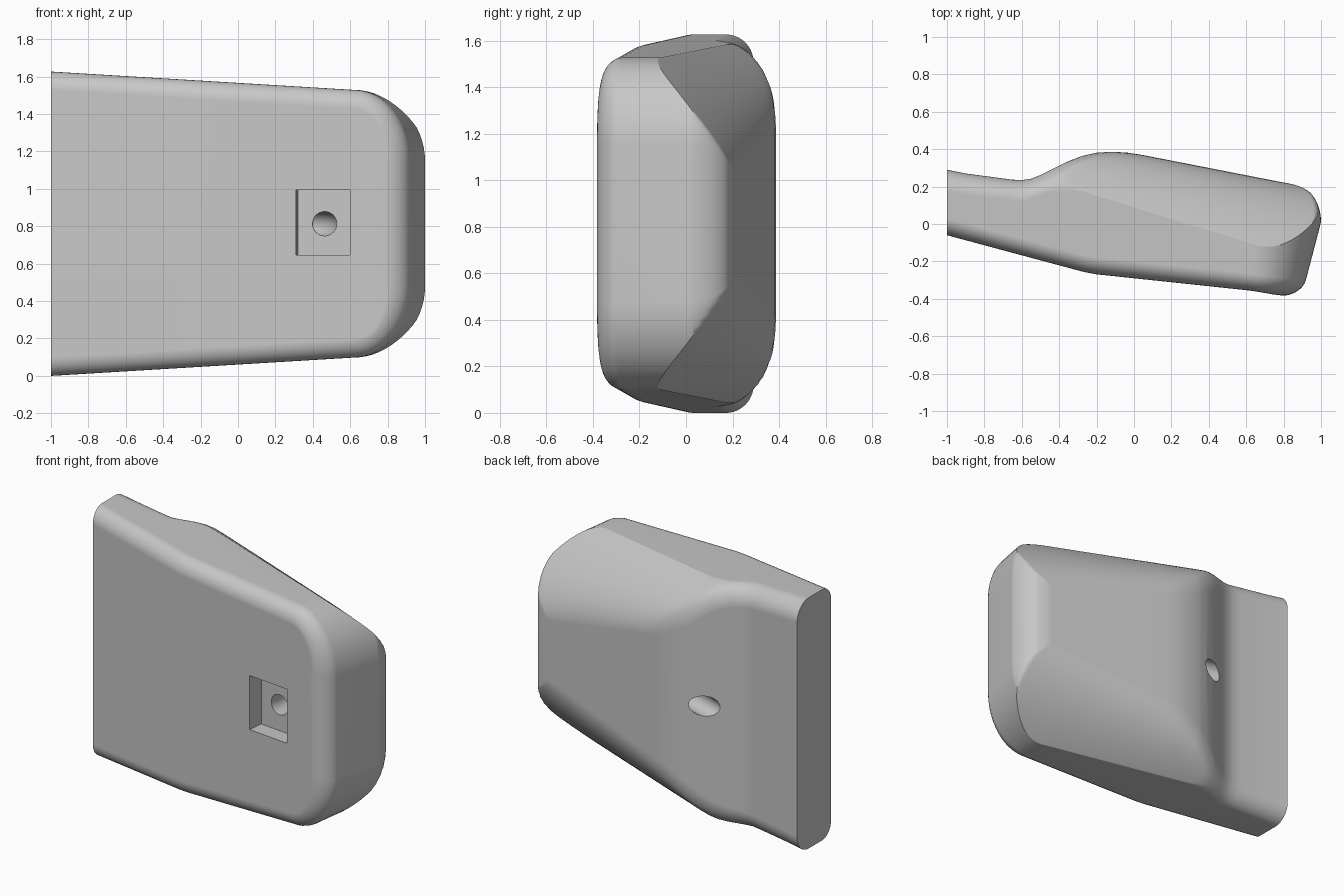
import bpy, bmesh
from math import sin, cos, pi, radians
from mathutils import Vector, Matrix

old = bpy.data.objects.get("Cube")
if old:
    bpy.data.objects.remove(old, do_unlink=True)

MID = 0.8135                    # height of the mirror plane
CORNER_X, CORNER_R = 0.62, 0.38

grey = bpy.data.materials.new("plain grey")
grey.use_nodes = True
grey.diffuse_color = (0.57, 0.57, 0.57, 1)
grey.node_tree.nodes["Principled BSDF"].inputs["Base Color"].default_value = (0.57, 0.57, 0.57, 1)


def curve(points):
    """Piecewise function of x through a few points."""
    def value(x):
        if x <= points[0][0]:
            return points[0][1]
        for (a, p), (b, q) in zip(points, points[1:]):
            if x <= b:
                return p + (q - p) * (x - a) / (b - a)
        return points[-1][1]
    return value


front_y = curve([(-1, -0.06), (-0.27, -0.256), (-0.21, -0.268), (0.82, -0.377), (1, -0.39)])
back_y = curve([(-1, 0.29), (-0.9, 0.27), (-0.65, 0.237), (-0.6, 0.235), (-0.55, 0.242),
                (-0.5, 0.262), (-0.36, 0.332), (-0.28, 0.363), (-0.2, 0.381),
                (-0.12, 0.386), (-0.04, 0.382), (0.04, 0.37), (0.85, 0.212)])
round_y = curve([(-1, 0.17), (-0.6, 0.12), (-0.45, 0.17), (-0.3, 0.18), (CORNER_X, -0.102)])
flat_half = curve([(-1, 0.695), (-0.6, 0.665), (-0.5, 0.65), (-0.4, 0.61), (-0.28, 0.52),
                   (-0.1, 0.41), (0.85, 0.19)])


def half_height(x):
    return MID - 0.098 * (x + 1) / 1.62


def slope_y(x, z):
    """Tapered sloping surface from the back flat to the top edge."""
    flat = 0.387 - 0.232 * x
    top, low = 0.378 - 0.195 * x, 0.09 - 0.31 * x
    u = max(0, (z - flat) / (half_height(x) - flat))
    return top - (top - low) * u ** (2.1 - 0.3 * x)


def outline():
    """Upper half outline: x, half height, normal, x on the back flat, rounding start."""
    stations = [-1, -0.9, -0.75, -0.65, -0.6, -0.55, -0.5, -0.45, -0.4, -0.36, -0.32, -0.28,
                -0.24, -0.2, -0.12, -0.04, 0.04, 0.2, 0.4, CORNER_X]
    for x in stations:
        yield x, half_height(x), 0, 1, x, round_y(x)
    steps, base = 16, half_height(CORNER_X) - CORNER_R
    for i in range(1, steps + 1):
        a = pi / 2 * i / steps
        yield (CORNER_X + CORNER_R * sin(a), base + CORNER_R * cos(a),
               sin(a), cos(a), CORNER_X + 0.225 * i / steps, 0.01)


def section(x, h, nx, nz, flat_x, start):
    """Points from the front flat, over the rim, to the back flat."""
    wall = front_y(x) + 0.09
    pts = []
    for i in range(9):
        a = pi / 2 * i / 8
        y = wall + (front_y(x - 0.1 * nx) - wall) * cos(a)
        inset = 0.1 * (1 - sin(a))
        pts.append((x - inset * nx, y, h - inset * nz))
    for i in range(17):
        a = pi / 2 * i / 16
        k = cos(a)
        px = flat_x + (x - flat_x) * k
        pz = flat_half(flat_x) + (h - flat_half(flat_x)) * k
        y = start + (back_y(flat_x) - start) * sin(a)
        pts.append((px, min(y, slope_y(px, pz)), pz))
    # the end wall leans in towards the front
    return [(px + 0.27 * min(py, 0) * nx, py, pz) for px, py, pz in pts]


# Body: mirrored sections skinned around the rim, joined by flats front and back
bm = bmesh.new()
upper = [section(*p) for p in outline()]
rows = [[bm.verts.new((x, y, MID + z)) for x, y, z in s] for s in upper]
lower = [[bm.verts.new((x, y, MID - z)) for x, y, z in s] for s in upper]
ring = rows + lower[::-1]
for r, s in zip(ring, ring[1:]):
    for j in range(len(r) - 1):
        bm.faces.new((r[j], r[j + 1], s[j + 1], s[j]))
for j in (0, -1):
    for i in range(len(rows) - 1):
        bm.faces.new((rows[i][j], rows[i + 1][j], lower[i + 1][j], lower[i][j]))
bm.faces.new(rows[0] + lower[0][::-1])
bmesh.ops.recalc_face_normals(bm, faces=bm.faces)
mesh = bpy.data.meshes.new("body")
bm.to_mesh(mesh)
bm.free()
mesh.materials.append(grey)
body = bpy.data.objects.new("body", mesh)
bpy.context.collection.objects.link(body)


def cut(name, build):
    """Cut a helper solid out of the body."""
    b = bmesh.new()
    build(b)
    m = bpy.data.meshes.new(name)
    b.to_mesh(m)
    b.free()
    m.materials.append(grey)
    helper = bpy.data.objects.new(name, m)
    helper.hide_render = True
    bpy.context.collection.objects.link(helper)
    mod = body.modifiers.new(name, "BOOLEAN")
    mod.operation, mod.solver, mod.object = "DIFFERENCE", "EXACT", helper
    bpy.context.view_layer.objects.active = body
    bpy.ops.object.modifier_apply(modifier=name)
    bpy.data.objects.remove(helper, do_unlink=True)


def pocket(b):
    tilt = Matrix.Rotation(radians(-6), 4, "Z")
    bmesh.ops.create_cube(b, size=1, matrix=Matrix.Translation((0.455, -0.34, 0.82)) @ tilt
                          @ Matrix.Diagonal((0.291, 0.21, 0.35, 1)))


def bent_hole(b):
    """Round passage running in from the front and bending out to the back."""
    first, bend, last = Vector((0.465, -0.22)), Vector((0.475, 0.025)), Vector((0.2, 0.124))
    path = [Vector((0.445, -0.42))]
    for i in range(11):
        t = i / 10
        path.append(first * (1 - t) ** 2 + bend * 2 * t * (1 - t) + last * t * t)
    path.append(Vector((-0.78, 0.478)))
    rings = []
    for i, p in enumerate(path):
        along = (path[min(i + 1, len(path) - 1)] - path[max(i - 1, 0)]).normalized()
        side = Vector((-along.y, along.x)) * 0.065
        rings.append([b.verts.new((p.x + side.x * cos(a), p.y + side.y * cos(a),
                                   MID + 0.065 * sin(a)))
                      for a in (2 * pi * k / 32 for k in range(32))])
    for r, s in zip(rings, rings[1:]):
        for k in range(32):
            n = (k + 1) % 32
            b.faces.new((r[k], r[n], s[n], s[k]))
    b.faces.new(rings[0])
    b.faces.new(rings[-1])
    bmesh.ops.recalc_face_normals(b, faces=b.faces)


# Square pocket in the front, with a passage from its floor to the back
cut("pocket", pocket)
cut("bent_hole", bent_hole)

# Smooth shading with crisp pocket and end edges
bpy.ops.object.select_all(action="DESELECT")
body.select_set(True)
bpy.context.view_layer.objects.active = body
bpy.ops.object.shade_smooth_by_angle(angle=radians(38))
weighted = body.modifiers.new("even_normals", "WEIGHTED_NORMAL")
weighted.keep_sharp = True
